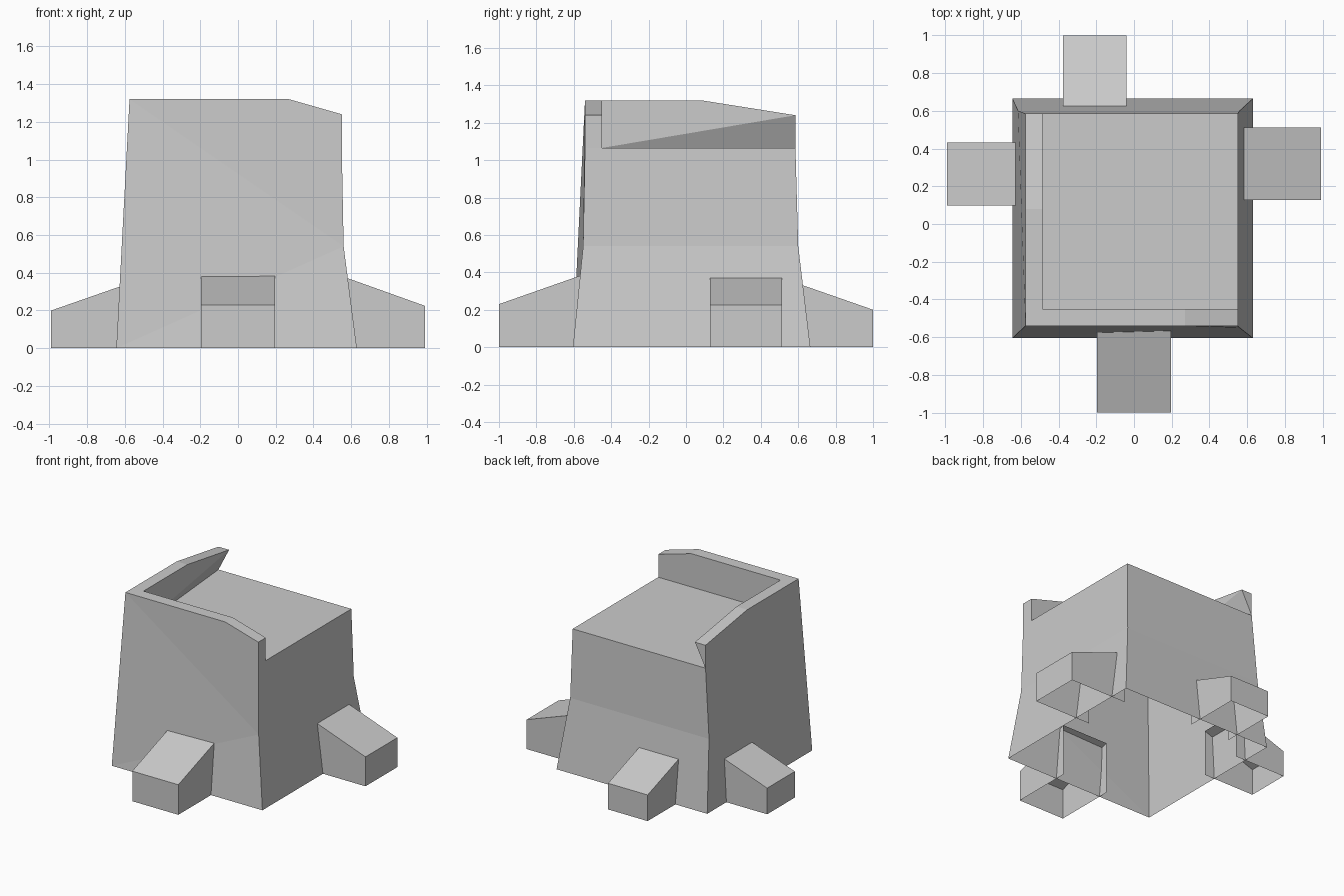
import bpy
from mathutils import Matrix, Vector

cube = bpy.data.objects.get("Cube")
if cube:
    bpy.data.objects.remove(cube)

grey = bpy.data.materials.new("plain_grey")
grey.use_nodes = True
colour = (0.6, 0.6, 0.6, 1)
grey.diffuse_color = colour
grey.node_tree.nodes["Principled BSDF"].inputs["Base Color"].default_value = colour


def add_mesh(name, points, faces):
    """Make a flat-shaded object from named points and faces listing those names."""
    names = list(points)
    mesh = bpy.data.meshes.new(name)
    mesh.from_pydata([points[n] for n in names], [],
                     [[names.index(n) for n in face.split()] for face in faces])
    mesh.materials.append(grey)
    obj = bpy.data.objects.new(name, mesh)
    bpy.context.collection.objects.link(obj)
    return obj


# Levels and wall lines of the body
deck, high, low, bend = 1.065, 1.32, 1.24, 0.54
west, east, south, north = -0.575, 0.55, -0.54, 0.585
wall = 0.09
in_w, in_s = west + wall, south + wall
slope_x, slope_y = 0.27, 0.08

body = {
    # foot of the flared shell
    "sw": (-0.645, -0.605, 0), "se": (0.63, -0.605, 0),
    "ne": (0.63, 0.665, 0), "nw": (-0.645, 0.665, 0),
    # bend above the flare
    "se_bend": (0.56, -0.55, bend), "ne_bend": (0.56, 0.6, bend),
    "nw_bend": (-0.615, 0.6, bend),
    # deck
    "deck_sw": (in_w, in_s, deck), "deck_se": (east, in_s, deck),
    "deck_ne": (east, north, deck), "deck_nw": (west, north, deck),
    "se_deck": (east, south, deck),
    # outer parapet rim
    "rim_sw": (west, south, high), "rim_s": (slope_x, south, high),
    "rim_se": (east, south, low), "rim_w": (west, slope_y, high),
    "rim_nw": (west, north, low),
    # inner parapet rim
    "in_sw": (in_w, in_s, high), "in_s": (slope_x, in_s, high),
    "in_se": (east, in_s, low), "in_w": (in_w, slope_y, high),
    "in_nw": (in_w, north, low),
}
add_mesh("body_shell", body, [
    # front
    "sw se se_bend", "sw se_bend rim_sw",
    "rim_sw se_bend se_deck rim_se rim_s",
    # left side
    "se ne ne_bend se_bend", "se_bend ne_bend deck_ne deck_se se_deck",
    "se_deck deck_se in_se rim_se",
    # back
    "ne nw nw_bend ne_bend", "ne_bend nw_bend deck_nw deck_ne",
    "deck_nw rim_nw in_nw",
    # right side
    "nw sw rim_sw", "nw rim_sw nw_bend",
    "nw_bend rim_sw rim_w rim_nw deck_nw",
    # deck and inner parapet
    "deck_sw deck_se deck_ne deck_nw",
    "deck_sw in_sw in_s in_se deck_se",
    "deck_sw deck_nw in_nw", "deck_sw in_nw in_w in_sw",
    # parapet top
    "rim_sw rim_s in_s in_sw", "rim_s rim_se in_se in_s",
    "rim_sw in_sw in_w rim_w", "rim_w in_w in_nw rim_nw",
])


def buttress(name, direction, side, width, inner, outer, z_in, z_out):
    """Sloped block open at the bottom and inner end, turned to face outward."""
    out = Vector(direction)
    across = Matrix.Rotation(1.5707963, 3, "Z") @ out
    centre = across * across.dot(Vector(side))

    def at(dist, sign, z):
        return out * dist + centre + across * (sign * width / 2) + Vector((0, 0, z))

    points = {}
    for tag, sign in (("r", -1), ("l", 1)):
        points["in_low_" + tag] = at(inner, sign, 0)
        points["in_top_" + tag] = at(inner, sign, z_in)
        points["out_low_" + tag] = at(outer, sign, 0)
        points["out_top_" + tag] = at(outer, sign, z_out)
    add_mesh(name, points, [
        "out_low_r out_low_l out_top_l out_top_r",
        "in_top_r out_top_r out_top_l in_top_l",
        "in_low_r out_low_r out_top_r in_top_r",
        "in_low_l in_top_l out_top_l out_low_l",
    ])


# Four buttress blocks around the foot
buttress("front_buttress", (0, -1, 0), (0, 0, 0), 0.39, 0.53, 1.0, 0.395, 0.23)
buttress("left_buttress", (1, 0, 0), (0, 0.32, 0), 0.385, 0.515, 0.99, 0.395, 0.225)
buttress("back_buttress", (0, 1, 0), (-0.208, 0, 0), 0.335, 0.57, 1.0, 0.35, 0.2)
buttress("right_buttress", (-1, 0, 0), (0, 0.265, 0), 0.335, 0.56, 0.99, 0.35, 0.2)
